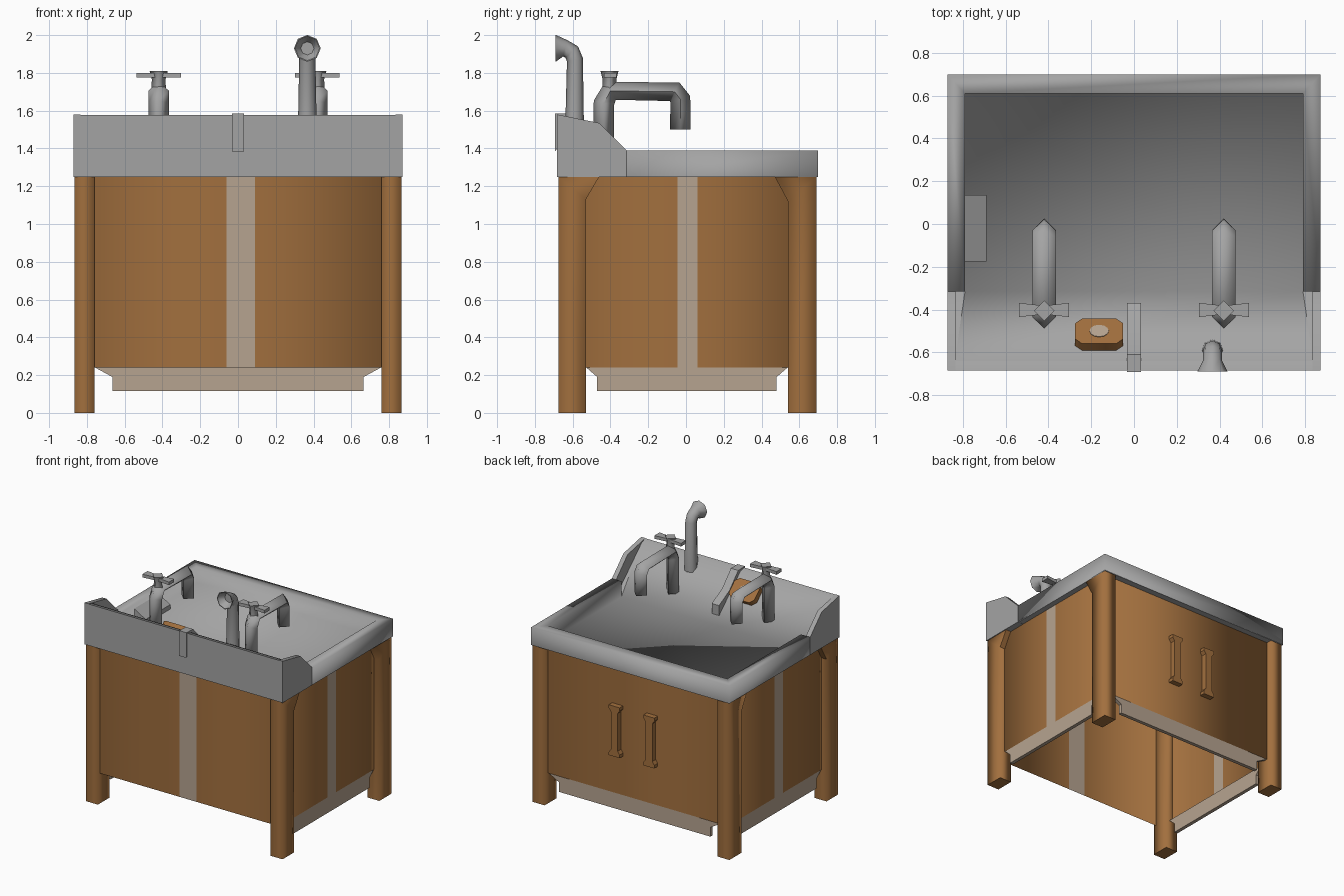
import bpy, bmesh, math
from mathutils import Vector, Matrix

if "Cube" in bpy.data.objects:
    bpy.data.objects.remove(bpy.data.objects["Cube"])


def material(name, r, g, b):
    m = bpy.data.materials.new(name)
    m.diffuse_color = (r, g, b, 1)
    m.use_nodes = True
    m.node_tree.nodes["Principled BSDF"].inputs["Base Color"].default_value = m.diffuse_color
    return m


WOOD = material("warm wood", 0.36, 0.16, 0.048)
METAL = material("grey metal", 0.37, 0.37, 0.37)
TAN = material("pale tan", 0.47, 0.37, 0.28)


def finish(name, bm, mats, angle=35, sides_smooth=False, fix=True):
    if fix:
        bmesh.ops.recalc_face_normals(bm, faces=bm.faces[:])
    me = bpy.data.meshes.new(name)
    bm.to_mesh(me)
    bm.free()
    ob = bpy.data.objects.new(name, me)
    bpy.context.collection.objects.link(ob)
    for m in mats:
        me.materials.append(m)
    if sides_smooth:
        for p in me.polygons:
            p.use_smooth = abs(p.normal.z) < 0.5
    else:
        bpy.ops.object.select_all(action='DESELECT')
        ob.select_set(True)
        bpy.context.view_layer.objects.active = ob
        bpy.ops.object.shade_smooth_by_angle(angle=math.radians(angle))
    return ob


def prism(name, pts, axis, lo, hi, mat, **kw):
    """Extrude a yz outline along x, an xy outline along z, or an xz outline along y."""
    place = {'x': lambda a, b, t: (t, a, b), 'y': lambda a, b, t: (a, t, b),
             'z': lambda a, b, t: (a, b, t)}[axis]
    bm = bmesh.new()
    low = [bm.verts.new(place(a, b, lo)) for a, b in pts]
    top = [bm.verts.new(place(a, b, hi)) for a, b in pts]
    bm.faces.new(low)
    bm.faces.new(top)
    n = len(pts)
    for i in range(n):
        j = (i + 1) % n
        bm.faces.new((low[i], low[j], top[j], top[i]))
    return finish(name, bm, [mat], **kw)


def tube(name, x, path, radii, sides=4, hollow=False):
    """Pipe along a yz path at a fixed x."""
    bm = bmesh.new()
    rings = []
    pts = [Vector((x, y, z)) for y, z in path]
    side = Vector((1, 0, 0))
    for i, p in enumerate(pts):
        t = Vector()
        if i > 0:
            t += (p - pts[i - 1]).normalized()
        if i < len(pts) - 1:
            t += (pts[i + 1] - p).normalized()
        up = t.normalized().cross(side)
        ring = []
        for k in range(sides):
            a = 2 * math.pi * k / sides
            ring.append(bm.verts.new(p + radii[i] * (math.cos(a) * side + math.sin(a) * up)))
        rings.append(ring)
    for r0, r1 in zip(rings, rings[1:]):
        for k in range(sides):
            j = (k + 1) % sides
            bm.faces.new((r0[k], r0[j], r1[j], r1[k]))
    bm.faces.new(rings[0])
    end = bm.faces.new(rings[-1])
    bmesh.ops.recalc_face_normals(bm, faces=bm.faces[:])
    if hollow:
        bmesh.ops.inset_region(bm, faces=[end], thickness=0.006)
        bmesh.ops.inset_region(bm, faces=[end], thickness=0.03)
        bmesh.ops.translate(bm, verts=end.verts[:], vec=(0, 0.05, 0))
    return finish(name, bm, [METAL], angle=60 if sides > 4 else 91, fix=False)


# Cabinet walls: open ring with a pale stripe on three sides
ring = [(-.82, -.65), (-.06, -.65), (.09, -.65), (.82, -.65), (.82, -.045), (.82, .06),
        (.82, .645), (-.82, .645), (-.82, .06), (-.82, -.045)]
bm = bmesh.new()
lo = [bm.verts.new((x, y, .24)) for x, y in ring]
hi = [bm.verts.new((x, y, 1.26)) for x, y in ring]
for i in range(len(ring)):
    j = (i + 1) % len(ring)
    f = bm.faces.new((lo[i], lo[j], hi[j], hi[i]))
    f.material_index = 1 if i in (1, 4, 8) else 0
finish("cabinet_walls", bm, [WOOD, TAN], sides_smooth=True, fix=False)

# Pale aprons under the side and back walls, flaring out to the legs
side_apron = [(-.47, .115), (.48, .115), (.48, .19), (.54, .242), (-.53, .242), (-.47, .19)]
back_apron = [(-.665, .115), (.665, .115), (.665, .19), (.76, .242), (-.76, .242), (-.665, .19)]
for side, s in (("left", -1), ("right", 1)):
    prism("apron_" + side, side_apron, 'x', s * .79, s * .819, TAN)
prism("apron_back", back_apron, 'y', .615, .644, TAN)

# Legs with a small brace at the top
front_leg = [(-.675, 0), (-.53, 0), (-.53, 1.13), (-.46, 1.25), (-.675, 1.25)]
back_leg = [(.69, 0), (.54, 0), (.54, 1.12), (.47, 1.25), (.69, 1.25)]
for side, s in (("left", -1), ("right", 1)):
    prism("front_leg_" + side, front_leg, 'x', s * .76, s * .865, WOOD, sides_smooth=True)
    prism("back_leg_" + side, back_leg, 'x', s * .76, s * .865, WOOD, sides_smooth=True)

# Basin: one smooth sheet of rim, inner walls, floor and sloped splash
bm = bmesh.new()
rows = []
for hx, yb, z in [(.872, .70, 1.249), (.872, .70, 1.39), (.79, .61, 1.39), (.79, .61, 1.264)]:
    rows.append([bm.verts.new((x, y, z)) for x, y in
                 ((hx, -.315), (hx, yb), (-hx, yb), (-hx, -.315))])
for a, b in zip(rows, rows[1:]):
    for k in range(3):
        bm.faces.new((a[k], a[k + 1], b[k + 1], b[k]))
floor = rows[-1]
bm.faces.new(floor)
splash = [bm.verts.new((x, -.64, 1.568)) for x in (.838, -.838)]
bm.faces.new((floor[0], floor[3], splash[1], splash[0]))
for k in (0, 3):
    bm.faces.new([r[k] for r in rows])
finish("basin", bm, [METAL], angle=88 + 6)

# Underside, splash body and side wings
prism("sink_underside", [(-.865, -.68), (.865, -.68), (.865, .695), (-.865, .695)],
      'z', 1.25, 1.258, METAL)
prism("splash_body", [(-.684, 1.249), (-.684, 1.578), (-.64, 1.565), (-.315, 1.261),
                      (-.315, 1.249)], 'x', -.84, .84, METAL)
for side, s in (("left", -1), ("right", 1)):
    prism("splash_wing_" + side, [(-.684, 1.249), (-.684, 1.58), (-.46, 1.535), (-.315, 1.39),
                                  (-.315, 1.249)], 'x', s * .835, s * .872, METAL)

# Strap over the splash and wedge inside the basin
prism("splash_strap", [(-.693, 1.385), (-.693, 1.585), (-.61, 1.583), (-.50, 1.465),
                       (-.37, 1.395), (-.37, 1.31), (-.60, 1.50)], 'x', -.032, .032, METAL)
prism("basin_wedge", [(-.80, 1.26), (-.80, 1.365), (-.69, 1.30), (-.69, 1.26)],
      'y', -.175, .135, METAL)

# Two taps with cross handles
for side, x in (("left", -.42), ("right", .42)):
    tube("tap_spout_" + side, x, [(-.435, 1.36), (-.435, 1.64), (-.40, 1.705), (-.06, 1.70),
                                  (-.03, 1.66), (-.03, 1.5)], [.055] * 6)
    tube("tap_valve_" + side, x, [(-.405, 1.69), (-.405, 1.765), (-.405, 1.81)],
         [.04, .036, .048])
    prism("tap_handle_" + side,
          [(x + dx, -.402 + dy) for dx, dy in ((-.117, -.033), (0, -.02), (.117, -.033),
                                               (.117, .033), (0, .02), (-.117, .033))],
          'z', 1.775, 1.80, METAL)

# Tall pipe with a hollow bell facing forward
tube("tall_pipe", .367, [(-.59, 1.49), (-.588, 1.87), (-.605, 1.91), (-.64, 1.93), (-.69, 1.93)],
     [.05, .043, .045, .045, .071], sides=8, hollow=True)

# Soap lying on the slope with a pale oval on top
tilt = Matrix.Translation((-.163, -.535, 1.465)) @ Matrix.Rotation(math.radians(-43), 4, 'X')
outline = [(-.112, -.05), (-.08, -.08), (.08, -.08), (.112, -.05),
           (.112, .05), (.08, .08), (-.08, .08), (-.112, .05)]
oval = [(.045 * math.cos(k * math.pi / 6), .038 * math.sin(k * math.pi / 6)) for k in range(12)]
for ob in (prism("soap", outline, 'z', -.01, .05, WOOD, angle=50),
           prism("soap_mark", oval, 'z', .049, .053, TAN)):
    ob.matrix_world = tilt

# Door handles on the back: a bar between two wider ends
for side, x in (("left", -.155), ("right", .15)):
    prism("door_handle_" + side,
          [(x + dx, z) for dx, z in ((-.048, .55), (.048, .55), (.048, .575), (.03, .60),
                                     (.03, .90), (.048, .925), (.048, .95), (-.048, .95),
                                     (-.048, .925), (-.03, .90), (-.03, .60), (-.048, .575))],
          'y', .64, .688, WOOD)
